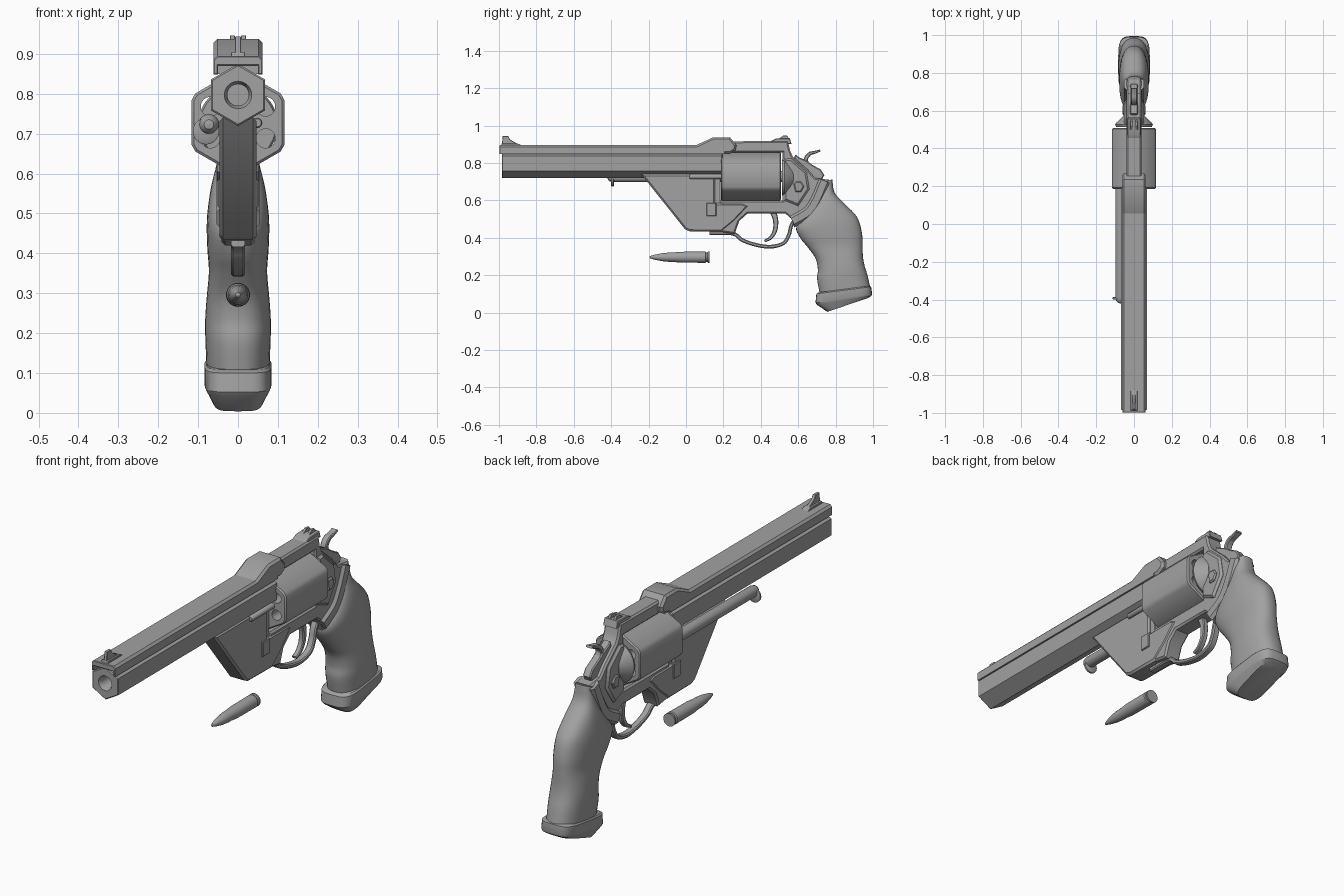
import bpy, bmesh
from math import cos, sin, pi, radians
from mathutils import Vector

old = bpy.data.objects.get("Cube")
if old:
    bpy.data.objects.remove(old, do_unlink=True)

grey = bpy.data.materials.new("plain_grey")
grey.use_nodes = True
grey.diffuse_color = (0.36, 0.36, 0.36, 1)
grey.node_tree.nodes["Principled BSDF"].inputs["Base Color"].default_value = (0.36, 0.36, 0.36, 1)


def finish(name, bm, angle=32):
    bmesh.ops.recalc_face_normals(bm, faces=bm.faces)
    me = bpy.data.meshes.new(name)
    bm.to_mesh(me)
    bm.free()
    me.materials.append(grey)
    me.shade_smooth()
    me.set_sharp_from_angle(angle=radians(angle))
    ob = bpy.data.objects.new(name, me)
    bpy.context.collection.objects.link(ob)
    return ob


def loft(name, rings, angle=32, bevel=0):
    """Skin a list of equal rings and cap both ends, optionally chamfering the rims."""
    bm = bmesh.new()
    vs = [[bm.verts.new(p) for p in ring] for ring in rings]
    n = len(vs[0])
    for a, b in zip(vs, vs[1:]):
        for i in range(n):
            bm.faces.new((a[i], a[(i + 1) % n], b[(i + 1) % n], b[i]))
    caps = [bm.faces.new(vs[0]), bm.faces.new(vs[-1])]
    bmesh.ops.recalc_face_normals(bm, faces=bm.faces)
    if bevel:
        edges = [e for f in caps for e in f.edges]
        bmesh.ops.bevel(bm, geom=edges, offset=bevel, segments=1, affect='EDGES', clamp_overlap=True)
    return finish(name, bm, angle)


def side_prism(name, pts, hw, bevel=0.006, x=0):
    """Side profile of (y, z) points, extruded across x."""
    return loft(name, [[(x + s, y, z) for y, z in pts] for s in (-hw, hw)], bevel=bevel)


def long_prism(name, pts, y0, y1, bevel=0):
    """Cross-section of (x, z) points, extruded along y."""
    return loft(name, [[(x, y, z) for x, z in pts] for y in (y0, y1)], bevel=bevel)


def lathe(name, prof, x, z, n=32):
    """Turn (y, radius) points about a line along y."""
    return loft(name, [[(x + max(r, 0.0005) * cos(2 * pi * i / n), y, z + max(r, 0.0005) * sin(2 * pi * i / n))
                        for i in range(n)] for y, r in prof])


def smooth_path(pts, steps=5):
    """Catmull-Rom through points of any dimension."""
    p = [Vector(q) for q in pts]
    p = [2 * p[0] - p[1]] + p + [2 * p[-1] - p[-2]]
    out = []
    for a, b, c, d in zip(p, p[1:], p[2:], p[3:]):
        for k in range(steps):
            t = k / steps
            out.append(0.5 * (2 * b + (c - a) * t + (2 * a - 5 * b + 4 * c - d) * t * t
                              + (3 * b - a - 3 * c + d) * t ** 3))
    return out + [p[-2]]


def ribbon(name, pts, thick, hw, bevel=0.004, taper=1.0):
    """Strip following a (y, z) path, thinning toward its end by the taper."""
    path = smooth_path(pts)
    left, right = [], []
    for i, q in enumerate(path):
        d = (path[min(i + 1, len(path) - 1)] - path[max(i - 1, 0)]).normalized()
        t = thick / 2 * (1 + (taper - 1) * i / (len(path) - 1))
        nrm = Vector((-d.y, d.x)) * t
        left.append(q + nrm)
        right.append(q - nrm)
    rings = []
    for a, b in zip(left, right):
        c = min(bevel, hw / 2, (a - b).length / 4)
        u = (b - a).normalized() * c
        rings.append([(-hw, *(a + u)), (-hw + c, *a), (hw - c, *a), (hw, *(a + u)),
                      (hw, *(b - u)), (hw - c, *b), (-hw + c, *b), (-hw, *(b - u))])
    return loft(name, rings)


def cut(ob, cutters):
    """Subtract cutters for good and delete them."""
    for c in cutters:
        m = ob.modifiers.new("cut", 'BOOLEAN')
        m.object, m.solver = c, 'EXACT'
    bpy.context.view_layer.update()
    me = bpy.data.meshes.new_from_object(ob.evaluated_get(bpy.context.evaluated_depsgraph_get()))
    ob.modifiers.clear()
    ob.data = me
    me.shade_smooth()
    me.set_sharp_from_angle(angle=radians(32))
    for c in cutters:
        bpy.data.objects.remove(c, do_unlink=True)


def oval(f, b, hw, n=40, power=2.4):
    """Squared oval ring spanning front point f to back point b in (y, z)."""
    f, b = Vector(f), Vector(b)
    mid, half = (f + b) / 2, (b - f) / 2
    ring = []
    for i in range(n):
        c, s = cos(2 * pi * i / n), sin(2 * pi * i / n)
        u = abs(c) ** (2 / power) * (1 if c > 0 else -1)
        v = abs(s) ** (2 / power) * (1 if s > 0 else -1)
        q = mid + half * u
        ring.append((hw * v, q.x, q.y))
    return ring


# Six-sided barrel with a bore
hexagon = [(0.078 * sin(i * pi / 3), 0.797 + 0.078 * cos(i * pi / 3)) for i in range(6)]
barrel = long_prism("barrel", hexagon, -0.985, 0.195, bevel=0.004)
cut(barrel, [lathe("bore", [(-1.0, 0.04), (-0.965, 0.027), (-0.4, 0.027)], 0, 0.797)])

# Channelled rib over the barrel, its raised rear sleeve and the sights
half = [(0.05, 0.87), (0.05, 0.848), (0.062, 0.848), (0.062, 0.885), (0.052, 0.895)]
long_prism("barrel_rib", half + [(-x, z) for x, z in reversed(half)], -0.998, 0.21, bevel=0.003)
side_prism("rib_sleeve", [(0.05, 0.85), (0.05, 0.893), (0.145, 0.937), (0.235, 0.937), (0.27, 0.895),
                          (0.265, 0.868), (0.235, 0.85)], 0.062, bevel=0.01)
side_prism("front_sight", [(-0.985, 0.89), (-0.98, 0.943), (-0.95, 0.943), (-0.94, 0.925), (-0.88, 0.89)], 0.008, 0.002)
side_prism("front_sight_base", [(-0.99, 0.89), (-0.985, 0.904), (-0.9, 0.904), (-0.87, 0.89)], 0.018, 0.002)
side_prism("rear_sight_base", [(0.45, 0.915), (0.48, 0.93), (0.555, 0.932), (0.565, 0.9)], 0.036, 0.003)
for side in (-1, 1):
    side_prism("rear_sight_post", [(0.49, 0.925), (0.52, 0.946), (0.54, 0.946), (0.555, 0.925)], 0.006, 0.001, side * 0.014)

# Housing under the barrel, with the hinge arm behind it
side_prism("under_housing", [(-0.24, 0.74), (-0.005, 0.445), (0.02, 0.434), (0.19, 0.432), (0.26, 0.49), (0.335, 0.57),
                             (0.3, 0.585), (0.155, 0.585), (0.155, 0.74)], 0.046, bevel=0.009)
side_prism("hinge_arm", [(0.14, 0.56), (0.184, 0.56), (0.184, 0.74), (0.14, 0.74)], 0.034, 0.003)
side_prism("hinge_block", [(0.11, 0.515), (0.162, 0.515), (0.162, 0.585), (0.11, 0.585)], 0.052, 0.003)
lathe("hinge_pin", [(0.02, 0.01), (0.025, 0.013), (0.19, 0.013)], 0.048, 0.727, 16)

# Cylinder with six chambers
mid = 0.728
drum_pts = [(0.129 * sin(a), mid + 0.129 * cos(a)) for i in range(6)
            for a in (i * pi / 3 + d * 0.05 for d in (-1.6, 0, 1.6))]
drum = long_prism("cylinder", drum_pts, 0.186, 0.508, bevel=0.006)
cut(drum, [lathe("chamber", [(0.1, 0.024), (0.6, 0.024)], 0.08 * sin(i * pi / 3), mid + 0.08 * cos(i * pi / 3), 24)
           for i in range(6)])
lathe("cylinder_axle", [(0.15, 0.03), (0.53, 0.03)], 0, mid)

# Ejector rod on the right side
lathe("ejector_rod", [(-0.42, 0), (-0.418, 0.012), (-0.408, 0.021), (-0.39, 0.026), (0.19, 0.026)], -0.073, 0.723)
lathe("ejector_collar", [(-0.4, 0.028), (-0.397, 0.033), (-0.389, 0.033), (-0.386, 0.028)], -0.08, 0.706)

# Frame around the cylinder, with the recoil shield
side_prism("frame", [(0.2, 0.855), (0.2, 0.915), (0.545, 0.918), (0.555, 0.87), (0.57, 0.835), (0.65, 0.765), (0.69, 0.72),
                     (0.765, 0.71), (0.735, 0.6), (0.68, 0.52), (0.58, 0.455), (0.565, 0.5), (0.53, 0.53), (0.33, 0.53),
                     (0.285, 0.49), (0.26, 0.42), (0.18, 0.432), (0.18, 0.598), (0.517, 0.598), (0.517, 0.855)], 0.041, 0.008)
lathe("recoil_shield", [(0.514, 0.095), (0.526, 0.1), (0.535, 0.095), (0.575, 0.055)], 0, 0.722)
side_prism("frame_side", [(0.525, 0.6), (0.525, 0.82), (0.56, 0.825), (0.645, 0.75), (0.66, 0.66), (0.6, 0.57)], 0.053, 0.01)
side_prism("latch_button", [(0.575, 0.69), (0.59, 0.702), (0.615, 0.7), (0.632, 0.675), (0.615, 0.645), (0.585, 0.645)], 0.062, 0.006)
ribbon("frame_band", [(0.74, 0.705), (0.7, 0.61), (0.655, 0.54), (0.57, 0.488)], 0.06, 0.054, 0.012)

# Hammer, trigger and guard
side_prism("hammer", [(0.56, 0.78), (0.585, 0.845), (0.605, 0.83), (0.64, 0.815), (0.675, 0.79), (0.72, 0.765),
                      (0.74, 0.735), (0.72, 0.7), (0.64, 0.7)], 0.02, 0.005)
ribbon("hammer_spur", [(0.66, 0.77), (0.64, 0.815), (0.66, 0.848), (0.69, 0.857), (0.718, 0.867)], 0.028, 0.016, 0.004, 0.4)
ribbon("trigger", [(0.455, 0.56), (0.478, 0.5), (0.476, 0.44), (0.452, 0.4), (0.42, 0.382)], 0.034, 0.013, 0.004, 0.4)
ribbon("trigger_guard", [(0.125, 0.426), (0.25, 0.422), (0.3, 0.388), (0.37, 0.363), (0.45, 0.352), (0.52, 0.37),
                         (0.55, 0.415), (0.565, 0.47), (0.6, 0.52)], 0.02, 0.017, 0.005)

# Sculpted grip: front y, front z, back y, back z, half width
stations = [(0.735, 0.7, 0.782, 0.712, 0.036), (0.7, 0.6, 0.795, 0.64, 0.054), (0.65, 0.535, 0.85, 0.58, 0.069),
            (0.59, 0.46, 0.915, 0.51, 0.078), (0.61, 0.4, 0.94, 0.43, 0.077), (0.65, 0.35, 0.944, 0.36, 0.073),
            (0.692, 0.29, 0.946, 0.3, 0.078), (0.705, 0.23, 0.955, 0.25, 0.082), (0.701, 0.18, 0.97, 0.2, 0.082),
            (0.715, 0.1, 0.985, 0.135, 0.079)]
loft("grip", [oval(s[0:2], s[2:4], s[4]) for s in smooth_path(stations, 4)], angle=50)

# Chunky butt cap
cap = [((0.71, 0.108), (0.975, 0.142), 0.079), ((0.697, 0.1), (0.99, 0.138), 0.084), ((0.692, 0.052), (0.995, 0.1), 0.084),
       ((0.7, 0.042), (0.992, 0.09), 0.08), ((0.755, 0.004), (0.975, 0.078), 0.062)]
loft("butt_cap", [oval(f, b, hw, 32, 4) for f, b, hw in cap], angle=28)

# Loose cartridge
lathe("cartridge", [(-0.195, 0), (-0.192, 0.006), (-0.165, 0.014), (-0.13, 0.021), (-0.09, 0.025), (-0.07, 0.025),
                    (-0.03, 0.029), (0.105, 0.03), (0.108, 0.025), (0.114, 0.025), (0.117, 0.03), (0.125, 0.03)], 0, 0.296)
